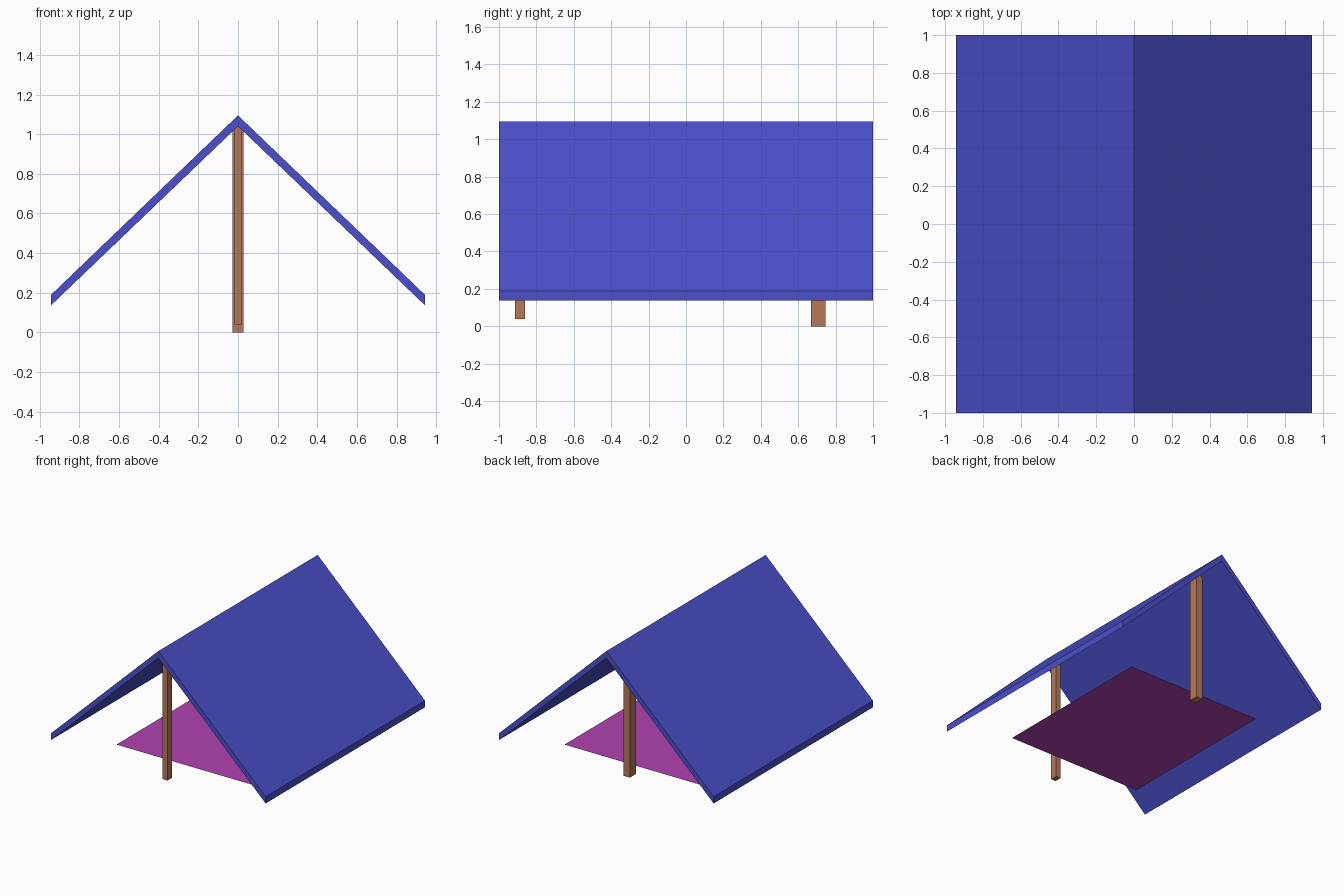
import bpy

if "Cube" in bpy.data.objects:
    bpy.data.objects.remove(bpy.data.objects["Cube"])


def material(name, rgb):
    m = bpy.data.materials.new(name)
    m.diffuse_color = (*rgb, 1.0)
    m.use_nodes = True
    m.node_tree.nodes["Principled BSDF"].inputs["Base Color"].default_value = m.diffuse_color
    return m


def mesh_object(name, verts, faces, mat):
    me = bpy.data.meshes.new(name)
    me.from_pydata(verts, [], faces)
    me.materials.append(mat)
    ob = bpy.data.objects.new(name, me)
    bpy.context.collection.objects.link(ob)
    return ob


def pole(name, y0, y1, half_x, z0, z1, mat):
    bpy.ops.mesh.primitive_cube_add(size=1, location=(0, (y0 + y1) / 2, (z0 + z1) / 2))
    ob = bpy.context.object
    ob.name = name
    ob.scale = (half_x * 2, y1 - y0, z1 - z0)
    ob.data.materials.append(mat)


blue = material("blue canvas", (0.07, 0.08, 0.60))
brown = material("brown wood", (0.46, 0.19, 0.10))
magenta = material("magenta cloth", (0.44, 0.056, 0.44))

# Tent canvas: folded sheet profile extruded from front to back
profile = [(-0.943, 0.137), (0, 1.04), (0.943, 0.137),
           (0.943, 0.19), (0, 1.095), (-0.943, 0.19)]
n = len(profile)
verts = [(x, y, z) for y in (-1, 1) for x, z in profile]
faces = [(i, i + n, (i + 1) % n + n, (i + 1) % n) for i in range(n)]
# End caps, one quad per slope
for a, b, c, d in ((0, 1, 4, 5), (1, 2, 3, 4)):
    faces += [(a, b, c, d), (d + n, c + n, b + n, a + n)]
mesh_object("canvas", verts, faces, blue)

# Support poles, the back one thicker and longer
pole("front_pole", -0.915, -0.86, 0.021, 0.04, 1.045, brown)
pole("back_pole", 0.667, 0.745, 0.028, 0.0, 1.045, brown)

# Flat ground sheet
hx, hy, z = 0.592, 0.68, 0.072
mesh_object("ground_sheet", [(-hx, -hy, z), (hx, -hy, z), (hx, hy, z), (-hx, hy, z)],
            [(0, 1, 2, 3)], magenta)
